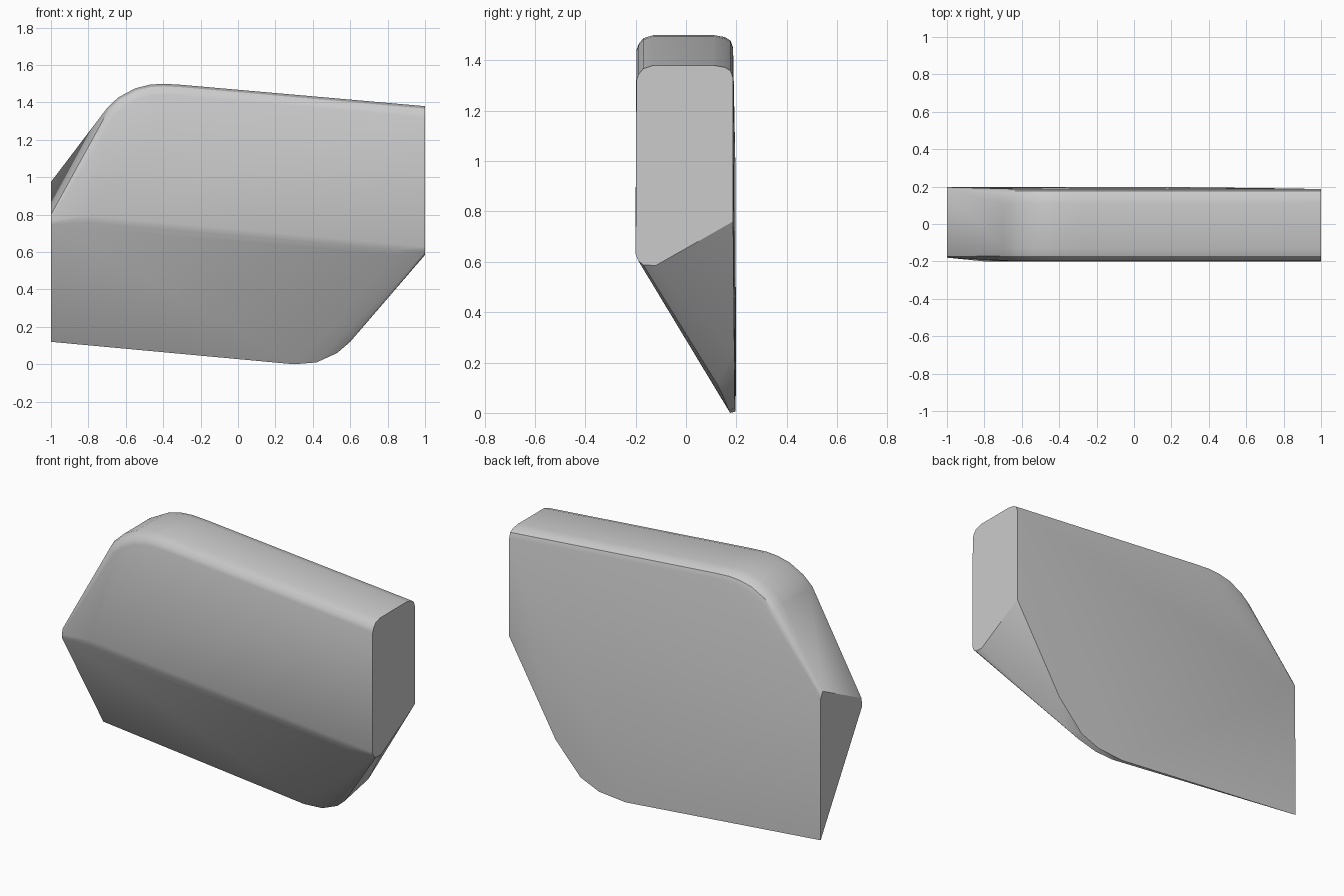
import bpy, bmesh

grey = bpy.data.materials.new("plain grey")
grey.diffuse_color = (0.6, 0.6, 0.6, 1)

pts = []
# Rounded top: ridge line (x, z) with inward direction, swept over a soft profile
ridge = [(-0.70, 1.37, 0.7, -0.6), (-0.64, 1.427, 0.55, -0.8), (-0.55, 1.475, 0.35, -0.9),
         (-0.47, 1.495, 0.15, -1), (-0.40, 1.50, 0, -1), (-0.3, 1.494, 0, -1), (1.0, 1.38, 0, -1)]
profile = [(-0.197, 0.06), (-0.188, 0.035), (-0.17, 0.013), (-0.13, 0),
           (0.11, 0), (0.155, 0.008), (0.177, 0.022), (0.187, 0.05)]
for x, z, nx, nz in ridge:
    pts += [(x + nx * d, y, z + nz * d) for y, d in profile]

# Left end: tall triangle
pts += [(-1, 0.198, 0.12), (-1, 0.197, 0.94), (-1, 0.18, 0.975),
        (-1, -0.175, 0.80), (-1, -0.18, 0.77), (-1, -0.178, 0.745)]
# Right end: lower edge rising to the back
pts += [(1, -0.2, 0.63), (1, -0.19, 0.605), (1, -0.17, 0.588),
        (1, -0.12, 0.585), (1, 0.187, 0.76)]
# Front belt: soft fold between the upright face and the undercut
pts += [(-0.8, -0.2, 0.795), (-0.8, -0.191, 0.755), (0.85, -0.19, 0.612), (0.85, -0.175, 0.583)]
# Bottom edge and rounded lower corner on the back
pts += [(0.25, 0.197, 0.005), (0.3, 0.175, 0), (0.42, 0.195, 0.02), (0.42, 0.17, 0.01),
        (0.54, 0.193, 0.07), (0.53, 0.15, 0.06), (0.60, 0.12, 0.12), (0.70, 0.192, 0.245)]

bm = bmesh.new()
verts = [bm.verts.new(p) for p in pts]
res = bmesh.ops.convex_hull(bm, input=verts)
bmesh.ops.delete(bm, geom=[v for v in bm.verts if not v.link_faces], context='VERTS')
bmesh.ops.recalc_face_normals(bm, faces=bm.faces[:])
mesh = bpy.data.meshes.new("faceted_block")
bm.to_mesh(mesh)
bm.free()
block = bpy.data.objects.new("faceted_block", mesh)
bpy.context.collection.objects.link(block)
mesh.materials.append(grey)

# Smooth the soft edges and keep the folds crisp
bpy.context.view_layer.objects.active = block
block.select_set(True)
bpy.ops.object.shade_smooth_by_angle(angle=0.5)
